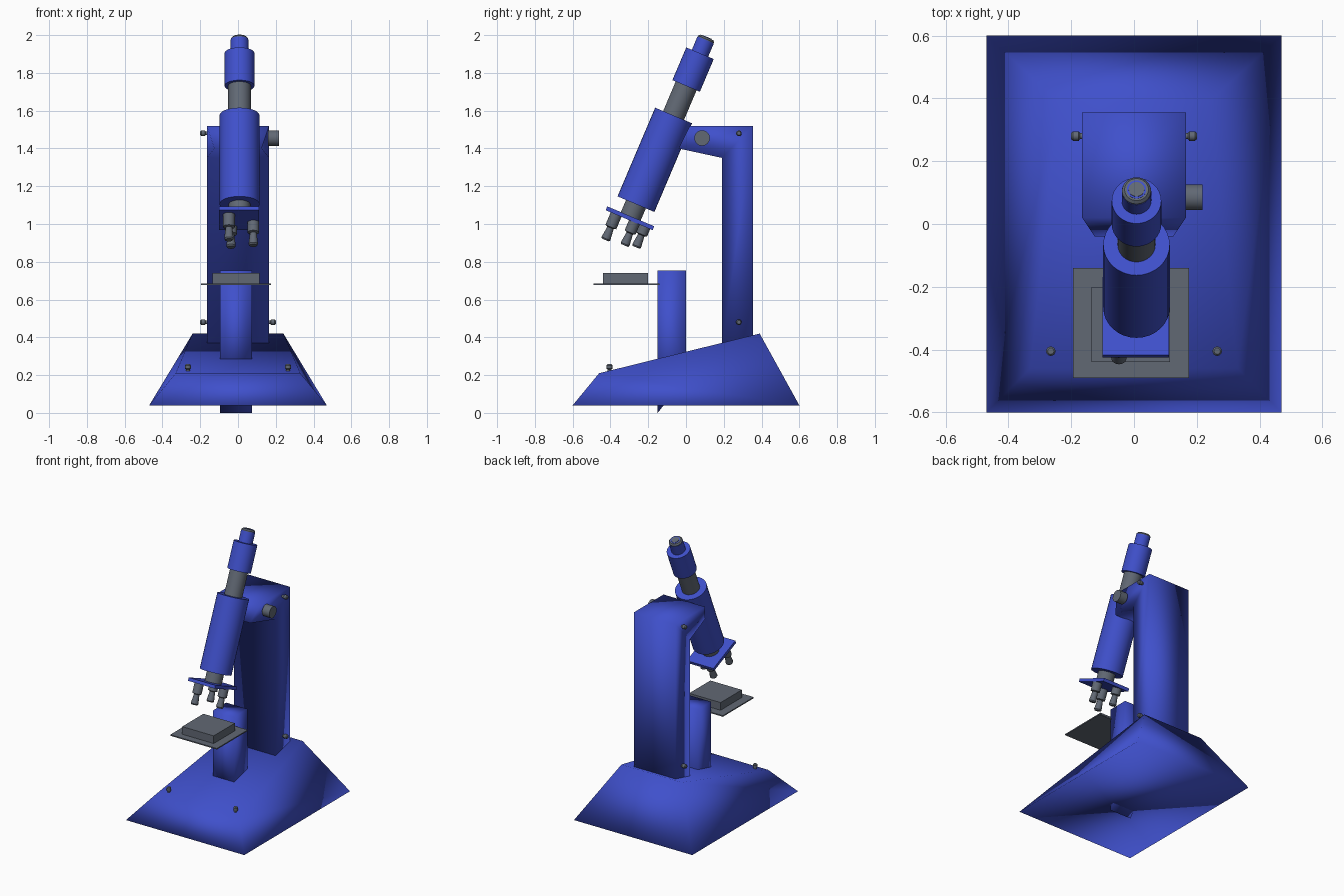
import bpy, bmesh, math
from mathutils import Matrix, Vector

cube = bpy.data.objects.get("Cube")
if cube:
    bpy.data.objects.remove(cube)


def material(name, rgb):
    m = bpy.data.materials.new(name)
    m.use_nodes = True
    m.diffuse_color = (*rgb, 1)
    m.node_tree.nodes["Principled BSDF"].inputs["Base Color"].default_value = (*rgb, 1)
    return m


blue = material("blue_paint", (0.05, 0.08, 0.6))
gray = material("gray_metal", (0.12, 0.14, 0.175))


def finish(name, bm, mat, sharp_angle=None):
    bmesh.ops.recalc_face_normals(bm, faces=bm.faces)
    me = bpy.data.meshes.new(name)
    bm.to_mesh(me)
    bm.free()
    me.shade_smooth()
    if sharp_angle:
        me.set_sharp_from_angle(angle=math.radians(sharp_angle))
    me.materials.append(mat)
    ob = bpy.data.objects.new(name, me)
    bpy.context.collection.objects.link(ob)
    return ob


def prism(name, profile, mat, cx=0.0, sharp=None):
    """Side profile of (y, z, half width) points, bridged across x."""
    bm = bmesh.new()
    right, left = [[bm.verts.new((cx + s * w, y, z)) for y, z, w in profile] for s in (-1, 1)]
    bm.faces.new(right)
    bm.faces.new(left[::-1])
    n = len(profile)
    for i in range(n):
        j = (i + 1) % n
        bm.faces.new((right[i], left[i], left[j], right[j]))
    return finish(name, bm, mat, sharp)


def box(name, x, y, z, mat, matrix=Matrix()):
    bm = bmesh.new()
    bmesh.ops.create_cube(bm, size=1)
    for v in bm.verts:
        v.co = matrix @ Vector([lo + (c + 0.5) * (hi - lo) for c, (lo, hi) in zip(v.co, (x, y, z))])
    return finish(name, bm, mat, 30)


def lathe(name, profile, mat, matrix, sides=32):
    """Turned solid from (radius, height) points about the matrix's z axis."""
    bm = bmesh.new()
    rings = []
    for r, h in profile:
        angles = [2 * math.pi * k / sides for k in range(sides)]
        rings.append([bm.verts.new(matrix @ Vector((r * math.cos(a), r * math.sin(a), h))) for a in angles])
    bm.faces.new(rings[0])
    bm.faces.new(rings[-1])
    for a, b in zip(rings, rings[1:]):
        for k in range(sides):
            j = (k + 1) % sides
            bm.faces.new((a[k], a[j], b[j], b[k]))
    return finish(name, bm, mat, 35)


def rod(name, r, lo, hi, mat, matrix, sides=32):
    return lathe(name, [(r, lo), (r, hi)], mat, matrix, sides)


# Sloping base, column with overhanging arm, stage pillar
prism("base", [(-0.6, 0.04, 0.47), (-0.46, 0.21, 0.33), (0.39, 0.42, 0.24), (0.6, 0.04, 0.47)], blue)
prism("column_and_arm", [(0.19, 0.33, 0.165), (0.19, 1.35, 0.165), (-0.04, 1.4, 0.125),
                         (0.02, 1.52, 0.165), (0.355, 1.52, 0.165), (0.355, 0.38, 0.165)], blue)
prism("stage_pillar", [(-0.15, 0, 0.085), (-0.15, 0.755, 0.085),
                       (0, 0.755, 0.085), (0, 0.19, 0.085)], blue, cx=-0.01)

# Stage and specimen block
box("stage_plate", (-0.195, 0.175), (-0.49, -0.14), (0.677, 0.685), gray)
box("stage_block", (-0.135, 0.115), (-0.44, -0.2), (0.685, 0.74), gray)

# Tilted optical tube; local z runs up the tube
tube = Matrix.Translation((0.008, -0.265, 1.105)) @ Matrix.Rotation(math.radians(-23), 4, 'X')
rod("main_tube", 0.106, 0, 0.51, blue, tube)
rod("draw_tube", 0.06, 0.5, 0.69, gray, tube)
rod("eyepiece_body", 0.079, 0.68, 0.868, blue, tube)
rod("eyepiece_top", 0.047, 0.86, 0.945, blue, tube)
lathe("eyepiece_rim", [(0.046, 0.945), (0.046, 0.95), (0.038, 0.959)], gray, tube)
rod("eyepiece_inset", 0.031, 0.955, 0.96, blue, tube)
rod("eyepiece_lens", 0.025, 0.958, 0.962, gray, tube)
rod("nosepiece_neck", 0.057, -0.08, 0.01, gray, tube)
box("nosepiece_plate", (-0.108, 0.104), (-0.135, 0.135), (-0.092, -0.07), blue, tube)

# Objectives
for i, (x, u, end) in enumerate([(-0.056, -0.075, -0.238), (0.073, 0.03, -0.225), (-0.045, 0.09, -0.21)]):
    lathe(f"objective_{i + 1}", [(0.031, -0.09), (0.031, end + 0.075), (0.018, end + 0.07),
                                 (0.025, end + 0.008), (0.02, end)],
          gray, tube @ Matrix.Translation((x, u, 0)), 20)

# Focus knob on the left side
turn = Matrix.Rotation(math.pi / 2, 4, 'Y')
rod("focus_knob", 0.041, 0.16, 0.218, gray, Matrix.Translation((0, 0.085, 1.455)) @ turn)

# Small button-headed screws on the column sides and on the base
screw = [(0.01, 0), (0.01, 0.04), (0.015, 0.044), (0.015, 0.062), (0.01, 0.068)]
for side, label in ((1, "left"), (-1, "right")):
    out = Matrix.Rotation(side * math.pi / 2, 4, 'Y')
    for z, level in ((1.48, "upper"), (0.48, "lower")):
        lathe(f"{level}_screw_{label}", screw, gray, Matrix.Translation((side * 0.132, 0.28, z)) @ out, 16)
    lathe(f"base_screw_{label}", screw, gray, Matrix.Translation((side * 0.265, -0.405, 0.19)), 16)
